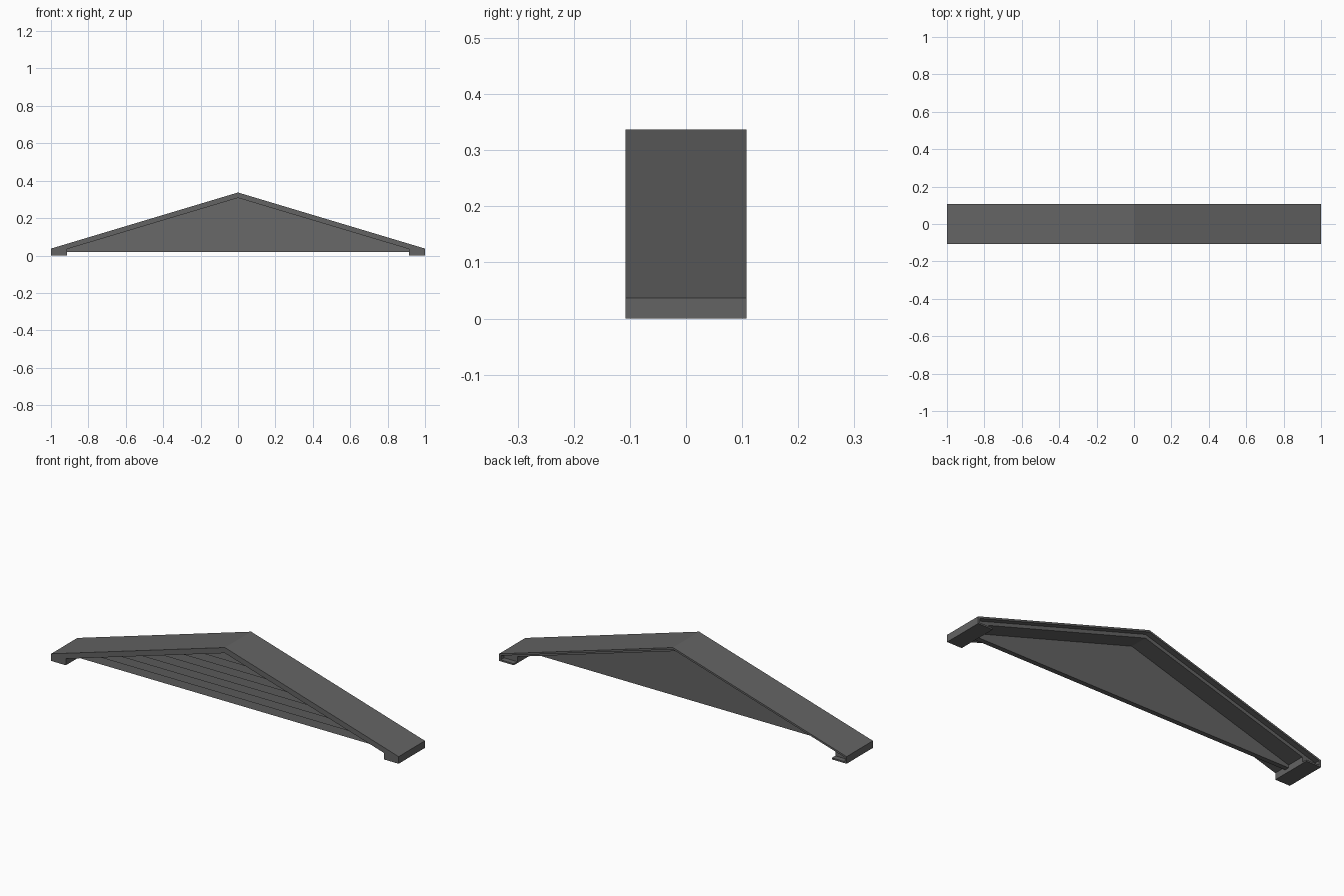
import bpy, bmesh

if "Cube" in bpy.data.objects:
    bpy.data.objects.remove(bpy.data.objects["Cube"])

grey = bpy.data.materials.new("dark grey")
grey.diffuse_color = (0.125, 0.125, 0.125, 1)
grey.use_nodes = True
grey.node_tree.nodes["Principled BSDF"].inputs["Base Color"].default_value = grey.diffuse_color


def make_object(name, bm):
    bmesh.ops.recalc_face_normals(bm, faces=bm.faces)
    mesh = bpy.data.meshes.new(name)
    bm.to_mesh(mesh)
    bm.free()
    mesh.materials.append(grey)
    obj = bpy.data.objects.new(name, mesh)
    bpy.context.collection.objects.link(obj)
    return obj


def extrude_profile(name, half, y0, y1, front_cap=True):
    """Mirror a half outline (starting and ending at x = 0) and extrude along y."""
    outline = half + [(-x, z) for x, z in reversed(half) if x > 0]
    bm = bmesh.new()
    a = [bm.verts.new((x, y0, z)) for x, z in outline]
    b = [bm.verts.new((x, y1, z)) for x, z in outline]
    n = len(outline)
    for i in range(n):
        j = (i + 1) % n
        bm.faces.new((a[i], a[j], b[j], b[i]))
    caps = [bm.faces.new(b)]
    if front_cap:
        caps.append(bm.faces.new(a))
    bmesh.ops.recalc_face_normals(bm, faces=bm.faces)
    bmesh.ops.triangulate(bm, faces=caps)
    return make_object(name, bm)


# gable frame with eave returns at both ends
extrude_profile("roof_frame",
                [(0, .308), (.915, .034), (.915, 0), (1, 0), (1, .037), (0, .337)],
                -.108, .08)

# thin shell that runs past the frame at the back
extrude_profile("roof_back_rim",
                [(0, .327), (.99, .030), (.99, .008), (.915, .008), (.915, 0),
                 (1, 0), (1, .037), (0, .337)],
                .08, .108, front_cap=False)

# lapped siding boards filling the gable
bm = bmesh.new()
bottom, step, peak = .02, .0356, .318
back, lip, tuck = -.015, -.040, -.034


def half_width(z):
    return max(.001, min(.95, (peak - z) / .3))


z0 = bottom
while z0 < peak - .005:
    z1 = min(z0 + step, peak)
    rings = []
    for z, y in ((z0, lip), (z1, tuck)):
        w = half_width(z)
        rings.append([bm.verts.new(p) for p in
                      ((-w, y, z), (w, y, z), (w, back, z), (-w, back, z))])
    lo, hi = rings
    for i in range(4):
        j = (i + 1) % 4
        bm.faces.new((lo[i], lo[j], hi[j], hi[i]))
    bm.faces.new(lo)
    if z1 >= peak:
        bm.faces.new(hi)
    z0 = z1
make_object("gable_siding", bm)
